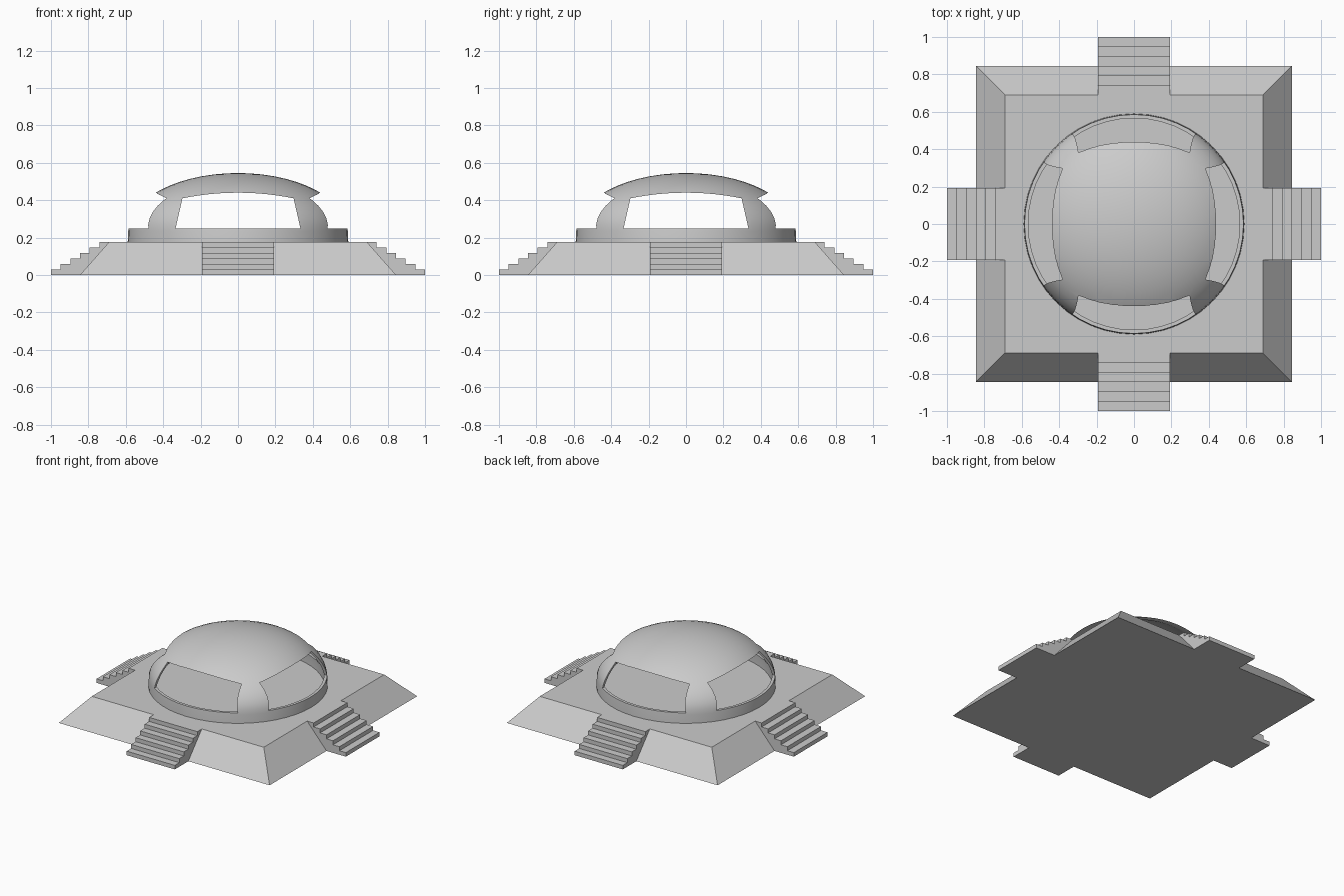
import bpy, bmesh, math
from mathutils import Matrix, Vector

cube = bpy.data.objects.get("Cube")
if cube:
    bpy.data.objects.remove(cube, do_unlink=True)

# One stone grey for everything
stone = bpy.data.materials.new("stone_grey")
stone.use_nodes = True
GREY = (0.6, 0.6, 0.6, 1)
stone.diffuse_color = GREY
stone.node_tree.nodes["Principled BSDF"].inputs["Base Color"].default_value = GREY

TOP = 0.175        # terrace height
HALF_TOP = 0.69    # terrace half width at the top
HALF_BASE = 0.845  # terrace half width on the ground


def make_object(name, bm):
    bmesh.ops.recalc_face_normals(bm, faces=bm.faces)
    mesh = bpy.data.meshes.new(name)
    bm.to_mesh(mesh)
    bm.free()
    mesh.materials.append(stone)
    obj = bpy.data.objects.new(name, mesh)
    bpy.context.collection.objects.link(obj)
    return obj


def prism(name, profile, start, end, angle):
    """Extrude an (across, up) profile along depth, then turn it about z."""
    bm = bmesh.new()
    face = bm.faces.new([bm.verts.new((a, start, z)) for a, z in profile])
    out = bmesh.ops.extrude_face_region(bm, geom=[face])["geom"]
    moved = [v for v in out if isinstance(v, bmesh.types.BMVert)]
    bmesh.ops.translate(bm, verts=moved, vec=(0, end - start, 0))
    bm.transform(Matrix.Rotation(angle, 4, "Z"))
    return make_object(name, bm)


# Terrace: square block with sloping sides
bm = bmesh.new()
bmesh.ops.create_cube(bm, size=2)
for v in bm.verts:
    half = HALF_TOP if v.co.z > 0 else HALF_BASE
    v.co = (v.co.x * half, v.co.y * half, TOP if v.co.z > 0 else 0)
make_object("terrace", bm)

# Stairs: one stepped profile, repeated on the four sides
STEPS = 6
run, rise = (1 - HALF_TOP) / STEPS, TOP / STEPS
steps = [(HALF_BASE, 0)]
for i in range(STEPS):
    x = 1 - i * run
    steps += [(x, i * rise), (x, (i + 1) * rise)]
steps.append((HALF_TOP, TOP))
for i, side in enumerate(("left", "back", "right", "front")):
    prism(side + "_stairs", steps, -0.193, 0.193, i * math.pi / 2)

# Dome: hollow shell, low wall running into a flattened cap
SPRING = 0.235


def shell_profile(radius, height, foot, count=14):
    arc = [(radius * math.cos(t), SPRING + height * math.sin(t))
           for t in (i / count * math.pi / 2 for i in range(count + 1))]
    arc[-1] = (0, SPRING + height)
    return [(foot, TOP - 0.004)] + arc


outer = shell_profile(0.587, 0.31, 0.59)
inner = shell_profile(0.567, 0.29, 0.567)
bm = bmesh.new()
verts = [bm.verts.new((r, 0, z)) for r, z in outer + inner[::-1]]
# the two pole points stay unconnected; the foot closes the ring
links = [(i, i + 1) for i in range(len(verts) - 1) if i != len(outer) - 1]
links.append((len(verts) - 1, 0))
edges = [bm.edges.new((verts[a], verts[b])) for a, b in links]
bmesh.ops.spin(bm, geom=verts + edges, cent=(0, 0, 0), axis=(0, 0, 1),
               angle=math.tau, steps=48)
bmesh.ops.remove_doubles(bm, verts=bm.verts, dist=0.0005)
dome = make_object("dome", bm)

# Window openings: tapered shape with an arched head, cut through both ways
head = [(0.297 * k / 6, 0.44 - 0.03 * (k / 6) ** 2) for k in range(6, -7, -1)]
opening = [(-0.334, 0.249), (0.334, 0.249)] + head
bpy.context.view_layer.objects.active = dome
dome.select_set(True)
for name, angle in (("front_back", 0), ("left_right", math.pi / 2)):
    cutter = prism(name + "_window_cutter", opening, -0.8, 0.8, angle)
    cutter.hide_render = True
    cut = dome.modifiers.new(name + "_windows", "BOOLEAN")
    cut.operation = "DIFFERENCE"
    cut.solver = "EXACT"
    cut.object = cutter
    bpy.ops.object.modifier_apply(modifier=cut.name)
    bpy.data.objects.remove(cutter, do_unlink=True)

bpy.ops.object.shade_smooth_by_angle(angle=math.radians(35))
